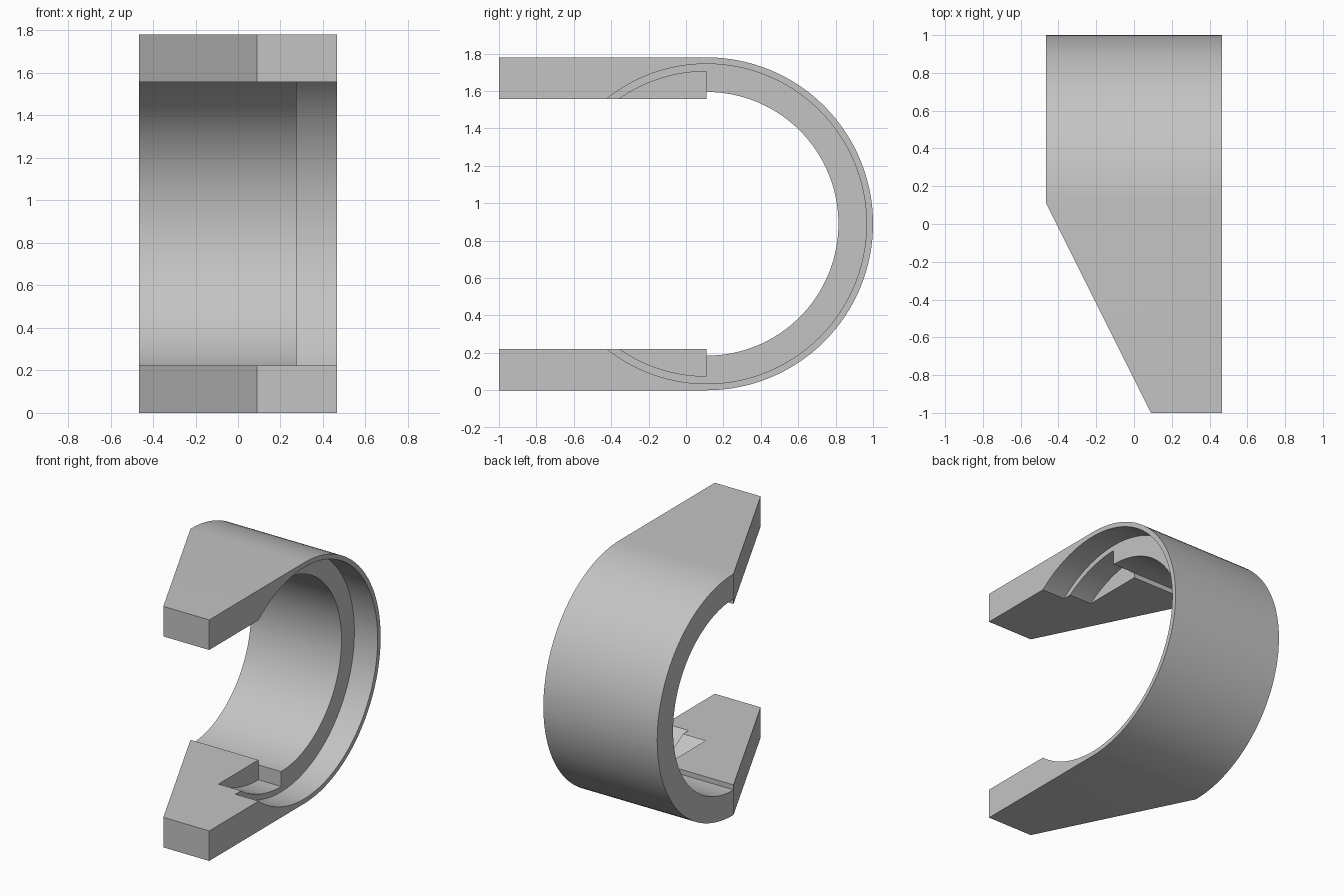
import bpy, bmesh, math
from mathutils import Vector

cube = bpy.data.objects.get("Cube")
if cube:
    bpy.data.objects.remove(cube, do_unlink=True)

CY, CZ = 0.11, 0.89          # centre of the bend
R_OUT, R_IN = 0.89, 0.705    # band radii
R_BORE, R_POCKET = 0.855, 0.815
HALF_W, ARM_T, FRONT = 0.465, 0.222, -1.0
X_BORE, X_POCKET = 0.275, 0.09
TOP = 2 * CZ

grey = bpy.data.materials.new("plain grey")
grey.use_nodes = True
colour = (0.55, 0.55, 0.55, 1)
grey.diffuse_color = colour
grey.node_tree.nodes["Principled BSDF"].inputs["Base Color"].default_value = colour


def arc(r, start, end, steps):
    """Points (y, z) around the bend centre, angles in degrees."""
    angles = [math.radians(start + (end - start) * i / steps) for i in range(steps + 1)]
    return [(CY + r * math.cos(a), CZ + r * math.sin(a)) for a in angles]


def prism(name, points, offset):
    """Solid made by sweeping a flat outline along an offset."""
    bm = bmesh.new()
    face = bm.faces.new([bm.verts.new(p) for p in points])
    swept = bmesh.ops.extrude_face_region(bm, geom=[face])["geom"]
    bmesh.ops.translate(bm, vec=Vector(offset),
                        verts=[v for v in swept if isinstance(v, bmesh.types.BMVert)])
    bmesh.ops.recalc_face_normals(bm, faces=bm.faces)
    mesh = bpy.data.meshes.new(name)
    bm.to_mesh(mesh)
    bm.free()
    mesh.materials.append(grey)
    obj = bpy.data.objects.new(name, mesh)
    bpy.context.collection.objects.link(obj)
    return obj


def side_prism(name, outline, x0, x1):
    return prism(name, [(x0, y, z) for y, z in outline], (x1 - x0, 0, 0))


# U-shaped clip: round band with two thicker flat arms
outline = arc(R_OUT, -90, 90, 64)
outline += [(FRONT, TOP), (FRONT, TOP - ARM_T), (CY, TOP - ARM_T)]
outline += arc(R_IN, 90, -90, 64)
outline += [(CY, ARM_T), (FRONT, ARM_T), (FRONT, 0)]
clip = side_prism("clip_body", outline, -HALF_W, HALF_W)

# Slanted cut that tapers the arms
slope = (X_POCKET + HALF_W) / (FRONT - CY)
taper = [(-HALF_W + slope * (y - CY), y, -0.2) for y in (CY + 0.2, FRONT - 0.2)]
taper += [(-1, FRONT - 0.2, -0.2), (-1, CY + 0.2, -0.2)]
cutters = [prism("taper_cutter", taper, (0, 0, TOP + 0.4))]

# Half-round pocket in the arms, then the round recess in the left side
cutters.append(side_prism("pocket_cutter", arc(R_POCKET, 90, 270, 64), X_POCKET, 0.6))
cutters.append(side_prism("recess_cutter", arc(R_BORE, 0, 360, 128)[:-1], X_BORE, 0.7))

for cutter in cutters:
    cutter.hide_render = True
    cut = clip.modifiers.new(cutter.name, "BOOLEAN")
    cut.operation = "DIFFERENCE"
    cut.solver = "EXACT"
    cut.object = cutter

# Bake the cuts and drop the cutters
bpy.context.view_layer.update()
graph = bpy.context.evaluated_depsgraph_get()
baked = bpy.data.meshes.new_from_object(clip.evaluated_get(graph))
clip.modifiers.clear()
clip.data = baked
baked.name = "clip_body"
for cutter in cutters:
    bpy.data.objects.remove(cutter, do_unlink=True)

bpy.ops.object.select_all(action="DESELECT")
clip.select_set(True)
bpy.context.view_layer.objects.active = clip
bpy.ops.object.shade_smooth_by_angle(angle=math.radians(25))
